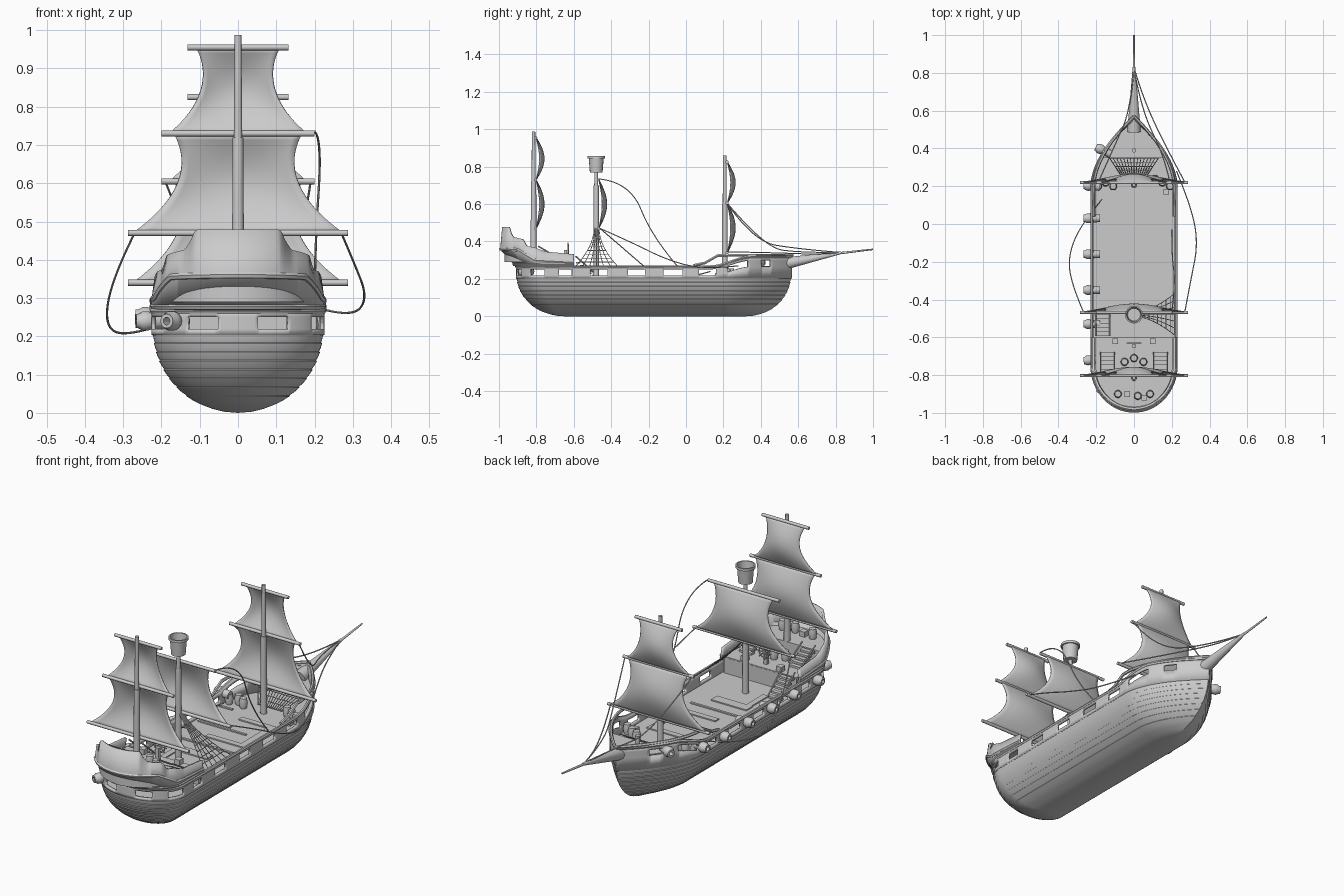
import bpy, bmesh
from math import sin, cos, pi, sqrt, radians
from mathutils import Vector

if "Cube" in bpy.data.objects:
    bpy.data.objects.remove(bpy.data.objects["Cube"])

def finish(name, bm, thick=0):
    bmesh.ops.remove_doubles(bm, verts=bm.verts, dist=1e-5)
    bmesh.ops.recalc_face_normals(bm, faces=bm.faces)
    me = bpy.data.meshes.new(name)
    bm.to_mesh(me)
    ob = bpy.data.objects.new(name, me)
    bpy.context.collection.objects.link(ob)
    if thick:
        m = ob.modifiers.new("thickness", 'SOLIDIFY')
        m.thickness, m.offset = thick, 0
    return ob

def loft(name, rings, closed=False, thick=0, skip=None):
    bm = bmesh.new()
    vs = [[bm.verts.new(p) for p in r] for r in rings]
    n = len(rings[0])
    for i in range(len(rings) - 1):
        for j in range(n if closed else n - 1):
            k = (j + 1) % n
            if not (skip and skip(i, (rings[i][j][1] + rings[i][k][1]) / 2)):
                bm.faces.new((vs[i][j], vs[i][k], vs[i + 1][k], vs[i + 1][j]))
    return finish(name, bm, thick)

def rod(name, p, q, r1, r2=None, seg=12):
    p, q = Vector(p), Vector(q)
    bm = bmesh.new()
    bmesh.ops.create_cone(bm, cap_ends=True, segments=seg, radius1=r1,
                          radius2=r1 if r2 is None else r2, depth=(q - p).length)
    ob = finish(name, bm)
    ob.location = (p + q) / 2
    ob.rotation_euler = (q - p).to_track_quat('Z', 'Y').to_euler()
    return ob

def box(name, c, s):
    bm = bmesh.new()
    bmesh.ops.create_cube(bm, size=1)
    for v in bm.verts:
        v.co = Vector(a * b for a, b in zip(v.co, s)) + Vector(c)
    return finish(name, bm)

def ropes(name, paths, r, smooth=False, cyclic=False):
    cu = bpy.data.curves.new(name, 'CURVE')
    cu.dimensions, cu.bevel_depth, cu.bevel_resolution, cu.use_fill_caps = '3D', r, 1, True
    for path in paths:
        sp = cu.splines.new('NURBS' if smooth else 'POLY')
        sp.points.add(len(path) - 1)
        for pt, c in zip(sp.points, path):
            pt.co = (*c, 1)
        sp.use_cyclic_u = cyclic
        if smooth:
            sp.use_endpoint_u, sp.order_u, sp.resolution_u = True, 3, 8
    ob = bpy.data.objects.new(name, cu)
    bpy.context.collection.objects.link(ob)
    bpy.ops.object.select_all(action='DESELECT')
    ob.select_set(True)
    bpy.context.view_layer.objects.active = ob
    bpy.ops.object.convert(target='MESH')

def lathe(name, prof, loc, axis=(0, 0, 1), seg=14):
    rings = [[(r * cos(2 * pi * i / seg), r * sin(2 * pi * i / seg), z) for i in range(seg)] for r, z in prof]
    ob = loft(name, rings, True)
    ob.location = loc
    ob.rotation_euler = Vector(axis).to_track_quat('Z', 'Y').to_euler()

def interp(pts, x):
    for (a, b), (c, d) in zip(pts, pts[1:]):
        if x <= c:
            return b + (d - b) * max(0, (x - a) / (c - a))
    return pts[-1][1]

# Waterline outline: starboard half from stern to bow, then mirrored
def half(w, ys, yb, y1=-.75, ns=40, nm=95, nb=36):
    o = [(w * sin(pi / 2 * i / ns), y1 + (ys - y1) * cos(pi / 2 * i / ns)) for i in range(ns)]
    o += [(w, y1 + (.2 - y1) * i / nm) for i in range(nm)]
    return o + [(w * (1 - (i / nb) ** 1.8), .2 + (yb - .2) * i / nb) for i in range(nb + 1)]

def loop(h):
    return h + [(-x, y) for x, y in h[-2:0:-1]]

# Clinker-planked hull
def hull_ring(z, out=0):
    q = sqrt(max(0, 1 - ((.22 - min(z, .22)) / .22) ** 2))
    h = half(.219 * q + out, -.65 - .253 * q - out, .32 + .238 * q + out, -.65 - .1 * q, 16, 12, 16)
    return [(x, y, z) for x, y in loop(h)]
rings = [hull_ring(z) for z in (0, .003, .01, .02)]
N = 8
for i in range(N):
    a, b = .02 + .185 * i / N, .02 + .185 * (i + 1) / N
    rings += [hull_ring(a + .002, .001), hull_ring((a + b) / 2, .003), hull_ring(b, .004)]
loft("hull", rings, True)

# Bulwark with open gun ports, rising at the bow
def sheer(y):
    t = min(1, max(0, (y - .13) / .22))
    return .047 * t * t * (3 - 2 * t)
PORTS = [(-.899, -.874), (-.83, -.755), (-.68, -.61), (-.51, -.42), (-.31, -.22),
         (-.12, -.02), (.07, .16), (.22, .33), (.4, .45)]
side = loop(half(.22, -.904, .56))
loft("bulwark", [[(x, y, z + k * sheer(y)) for x, y in side]
                 for z, k in ((.203, 0), (.219, 1), (.251, 1), (.268, 1))], True, .012,
     lambda i, y: i == 1 and any(a < y < b for a, b in PORTS))
ropes("main_rail", [[(x, y, .266 + 1.1 * sheer(y)) for x, y in loop(half(.223, -.907, .565))]], .008, cyclic=True)
ropes("lower_wale", [[(x, y, .207 + .6 * sheer(y)) for x, y in side]], .006, cyclic=True)

# Raised bow rails sweeping up to the bowsprit
RAIL = [(.03, .27), (.1, .285), (.17, .325), (.6, .328)]
bow = [(x, y, interp(RAIL, y)) for x, y in half(.212, -.9, .57) if y > .03]
ropes("bow_rail", [bow, [(-x, y, z) for x, y, z in bow]], .008)

# Decks
def breadth(y, w, ys):
    if y < -.75:
        return w * sqrt(max(0, 1 - ((y + .75) / (ys + .75)) ** 2))
    return w if y < .2 else w * (1 - min(1, (y - .2) / .35) ** 1.8)
def deck(name, y0, y1, z0, z1, w=.214, ys=-.9):
    st = [y0 + (y1 - y0) * (1 - cos(pi * i / 40)) / 2 for i in range(41)]
    P = [(breadth(y, w, ys), y) for y in st]
    o = P + [(-x, y) for x, y in P[::-1]]
    bm = bmesh.new()
    f = bm.faces.new([bm.verts.new((x, y, z1)) for x, y in o])
    e = bmesh.ops.extrude_face_region(bm, geom=[f])
    for v in e['geom']:
        if isinstance(v, bmesh.types.BMVert):
            v.co.z = z0
    finish(name, bm)
deck("main_deck", -.9, .55, .196, .206)
deck("quarter_deck", -.895, -.6, .272, .29, .205)
box("quarter_deck_wall", (0, -.605, .245), (.41, .012, .08))
deck("aft_deck", -.97, -.8, .29, .345, .205, -.97)
deck("fore_deck", .35, .54, .255, .27)
for x, y, sx, sy in [(.05, .09, .2, .03), (.13, -.03, .035, .26), (.04, -.15, .22, .03), (-.06, -.04, .27, .012),
                     (-.03, -.24, .34, .012), (-.02, -.34, .2, .05), (-.1, -.43, .03, .14), (-.17, .15, .07, .012)]:
    box("deck_plank_strip", (x, y, .208), (sx, sy, .008))

# Stern castle: overhanging wall with a stepped top
MOULD = [(-1, .36), (-.9, .355), (-.81, .3), (-.59, .288)]
TOP = [(-.945, .478), (-.938, .45), (-.925, .425), (-.87, .412), (-.85, .375), (-.81, .368), (-.75, .345), (-.59, .33)]
def stern(w, ys, zf):
    h = [(x, y, zf(y)) for x, y in half(w, ys, .55) if y < -.595]
    return [(-x, y, z) for x, y, z in h[:0:-1]] + h
m = lambda y: interp(MOULD, y)
loft("stern_castle", [stern(.22, -.905, lambda y: .266), stern(.22, -.988, m),
                      stern(.213, -.977, lambda y: interp(TOP, y))], False, .012)
ropes("stern_moulding", [stern(.222, -.99, m), stern(.221, -.92, lambda y: .278)], .009)

# Bowsprit
rod("beak", (0, .49, .275), (0, .83, .34), .036, .007)
rod("bowsprit", (0, .6, .312), (0, 1, .358), .009, .004)
rod("bow_post", (0, .39, .27), (0, .39, .32), .012)

# Masts, yards and sails
def mast(name, y, z0, zm, z1):
    rod(name + "_lower", (0, y, z0), (0, y, zm), .016, .014)
    rod(name + "_upper", (0, y, zm - .01), (0, y, z1), .011, .009)
def yard(y, z, w):
    rod("yard", (-w, y + .012, z), (w, y + .012, z), .008)
def sail(y, z0, z1, w0, w1):
    b = (.4 * (w1 - w0) + .018) / .24
    a = w1 - w0 - b
    g = []
    for i in range(17):
        v = i / 16
        w = w0 + a * v + b * v * v
        g.append([(w * u / 8, y + .014 + sin(pi * v) * (.018 + .024 * (1 - (u / 8) ** 2)),
                   z0 + (z1 - z0) * v) for u in range(-8, 9)])
    loft("sail", g, False, .005)
mast("aft_mast", -.815, .33, .72, .987)
mast("main_mast", -.48, .2, .7, .78)
mast("fore_mast", .207, .2, .6, .86)
for y, zs in ((-.815, (.955, .73, .47)), (.207, (.825, .605, .34)), (-.48, (None, .73, .47))):
    if zs[0]:
        yard(y, zs[0], .132)
        sail(y, zs[0], zs[1], .11, .18)
    yard(y, zs[1], .2)
    yard(y, zs[2], .287)
    sail(y, zs[1], zs[2], .168, .275)
lathe("crows_nest", [(0, .77), (.034, .77), (.04, .845), (.047, .845), (.047, .858), (.04, .858), (.034, .8), (0, .8)],
      (0, -.48, 0), seg=16)

# Shroud net on the starboard side and bow netting
def sh(s, t):
    return (.012 + .203 * t, -.478 + .11 * s * (.12 + .88 * t ** 1.7), .47 - .2 * t ** .9)
S = [-1 + i / 3 for i in range(7)]
T = [i / 9 for i in range(10)]
ropes("shroud_net", [[sh(s, t) for t in T] for s in S] + [[sh(s, t) for s in S] for t in T[2:]], .002)
nt = lambda s, t: (s * (.07 + .06 * t), .26 + .09 * t, .212 + .065 * t)
S = [-1 + i / 7 for i in range(15)]
ropes("bow_net", [[nt(s, 0), nt(s, 1)] for s in S] + [[nt(-1, t / 4), nt(1, t / 4)] for t in range(5)], .002)

# Loose rigging
ropes("rigging", [
    [(.2, -.47, .735), (.22, -.3, .72), (.2, -.18, .42), (.2, -.03, .25)],
    [(.27, -.46, .47), (.3, -.3, .4), (.34, -.1, .3), (.3, .1, .25), (.225, .28, .27)],
    [(-.27, -.46, .47), (-.33, -.32, .35), (-.35, -.17, .22), (-.28, 0, .2), (-.17, .13, .24)],
    [(.19, .22, .605), (.16, .36, .4), (.04, .6, .36), (0, .82, .342)],
    [(-.19, .22, .605), (-.1, .42, .37), (-.02, .6, .34), (0, .82, .342)],
    [(.27, .22, .345), (.13, .48, .34), (.03, .72, .33), (0, .83, .342)]], .003, True)

# Port-side guns
GUN = [(0, -.045), (.02, -.045), (.022, .0), (.026, .012), (.026, .024), (.019, .036), (.019, .042), (.01, .042), (.01, .01)]
for x, y, ax in [(-.225, .2, (-1, .1, 0)), (-.225, .03, (-1, 0, 0)), (-.225, -.16, (-1, 0, 0)), (-.225, -.35, (-1, 0, 0)),
                 (-.225, -.53, (-1, 0, 0)), (-.225, -.72, (-1, -.1, 0)), (-.165, .39, (-1, .5, 0)), (-.165, -.86, (-.6, -1, 0))]:
    lathe("gun", GUN, (x, y, .24 + sheer(y)), ax)

# Barrels and crates
for x, y, z in [(-.05, -.73, .29), (.05, -.73, .29), (.0, -.71, .29), (-.085, -.9, .345), (.02, -.91, .345), (.085, -.9, .345),
                (-.19, .2, .206), (-.15, .22, .206), (-.11, .2, .206), (.19, .2, .206), (.15, .22, .206), (.11, .24, .206)]:
    lathe("barrel", [(0, 0), (.016, 0), (.021, .025), (.016, .05), (0, .05)], (x, y, z))
for x, y, z in [(-.035, -.9, .358), (.055, -.92, .358), (.1, -.62, .303), (-.1, -.62, .303), (.17, .17, .219)]:
    box("crate", (x, y, z), (.03, .03, .026))

# Stairs
for x, y, z, h in [(-.14, -.69, .29, .055), (.14, -.69, .29, .055), (-.165, -.49, .206, .085)]:
    for i in range(5):
        t = h * (i + 1) / 5
        box("stair_step", (x, y - .022 * i, z + t - .005), (.07, .022, .01))
    for s in (-.037, .037):
        rod("stair_rail", (x + s, y + .01, z + .02), (x + s, y - .1, z + h + .03), .004, seg=6)

# Steering wheel
bpy.ops.mesh.primitive_torus_add(major_radius=.028, minor_radius=.004, major_segments=20, minor_segments=6,
                                 location=(0, -.63, .355), rotation=(pi / 2, 0, 0))
bpy.context.object.name = "steering_wheel"
for i in range(4):
    d = Vector((cos(pi * i / 4), 0, sin(pi * i / 4))) * .04
    rod("wheel_spoke", Vector((0, -.63, .355)) - d, Vector((0, -.63, .355)) + d, .003, seg=6)
box("wheel_stand", (0, -.645, .32), (.02, .016, .07))

bpy.ops.object.select_all(action='SELECT')
bpy.ops.object.shade_smooth_by_angle(angle=radians(35))
